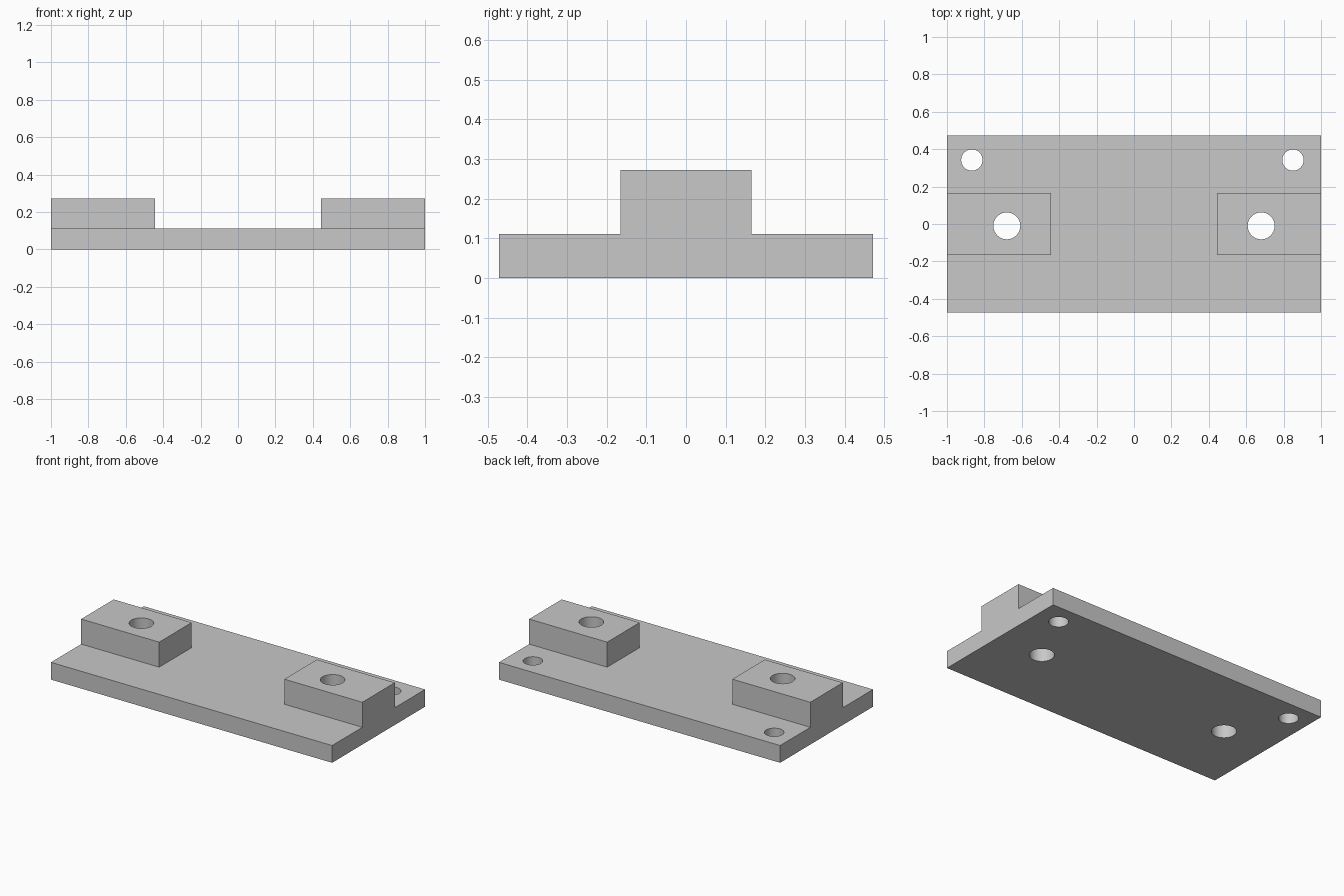
import bpy

cube = bpy.data.objects.get("Cube")
if cube:
    bpy.data.objects.remove(cube, do_unlink=True)

# Single plain grey material
grey = bpy.data.materials.new("plain grey")
grey.use_nodes = True
colour = (0.58, 0.58, 0.58, 1)
grey.diffuse_color = colour
grey.node_tree.nodes["Principled BSDF"].inputs["Base Color"].default_value = colour

THICK, TOP = 0.111, 0.272
HALF_DEPTH = 0.472


def box(name, x0, x1, half_y, z0, z1):
    bpy.ops.mesh.primitive_cube_add(size=1, location=((x0 + x1) / 2, 0, (z0 + z1) / 2))
    ob = bpy.context.object
    ob.name = name
    ob.scale = (x1 - x0, 2 * half_y, z1 - z0)
    bpy.ops.object.transform_apply(location=True, scale=True)
    ob.data.materials.append(grey)
    return ob


def drill(name, x, y, radius):
    bpy.ops.mesh.primitive_cylinder_add(vertices=48, radius=radius, depth=1, location=(x, y, 0))
    ob = bpy.context.object
    ob.name = name
    ob.data.materials.append(grey)
    return ob


def combine(target, tool, operation):
    mod = target.modifiers.new(tool.name, "BOOLEAN")
    mod.operation, mod.solver, mod.object = operation, "EXACT", tool
    bpy.context.view_layer.objects.active = target
    bpy.ops.object.modifier_apply(modifier=mod.name)
    bpy.data.objects.remove(tool, do_unlink=True)


# Base plate with a raised block at each end
plate = box("mounting_plate", -1, 1, HALF_DEPTH, 0, THICK)
for name, x0, x1 in (("right_block", -1, -0.445), ("left_block", 0.445, 1)):
    combine(plate, box(name, x0, x1, 0.165, THICK / 2, TOP), "UNION")

# Through holes: one in each block, one in each rear corner
for name, x, y, radius in (
    ("right_block_hole", -0.68, -0.01, 0.072),
    ("left_block_hole", 0.68, -0.01, 0.072),
    ("right_corner_hole", -0.867, 0.342, 0.057),
    ("left_corner_hole", 0.85, 0.342, 0.057),
):
    combine(plate, drill(name, x, y, radius), "DIFFERENCE")

# Smooth hole walls, crisp edges
bpy.ops.object.select_all(action="DESELECT")
plate.select_set(True)
bpy.context.view_layer.objects.active = plate
bpy.ops.object.shade_smooth_by_angle()
